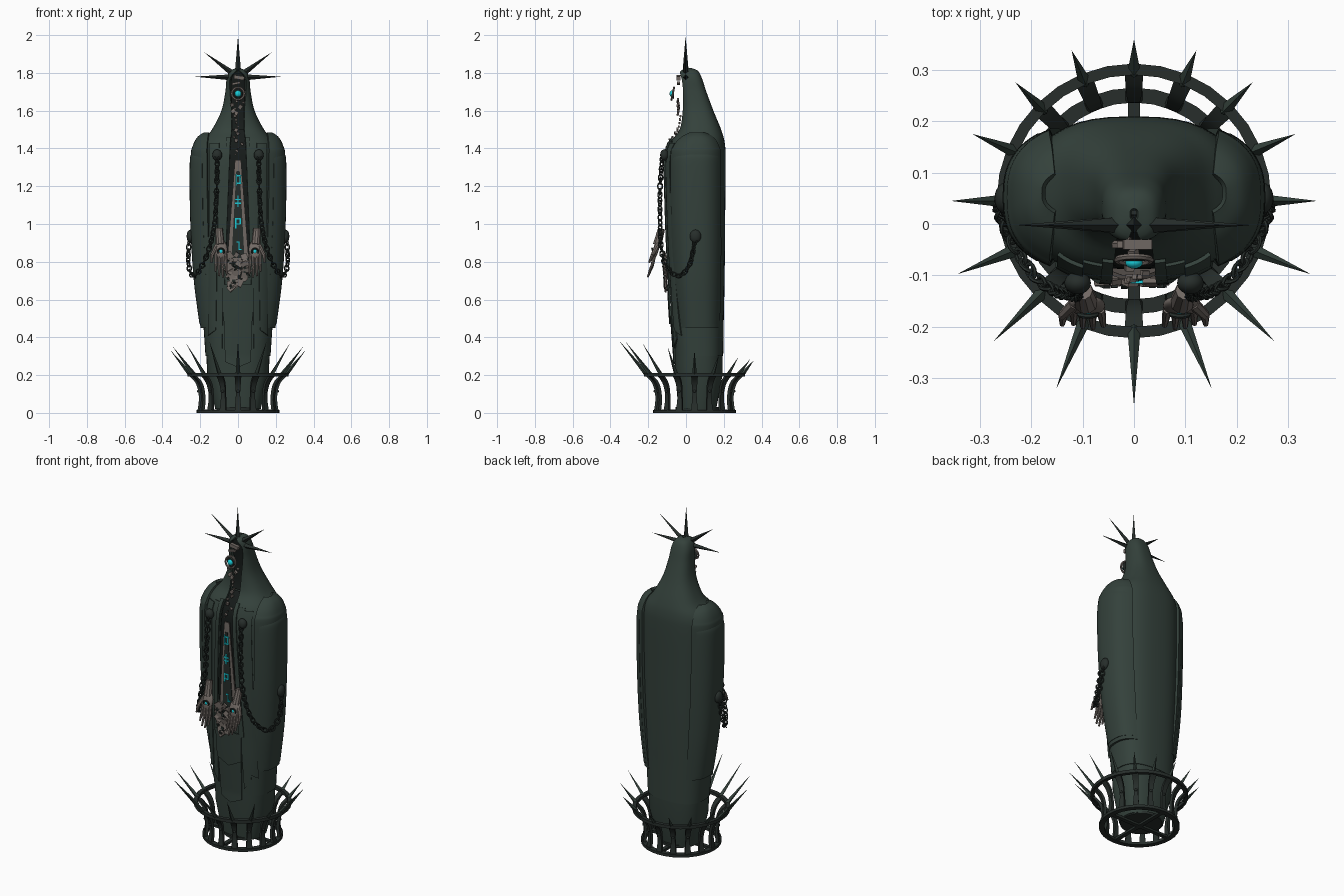
import bpy, bmesh, math, random
from math import sin, cos, pi, radians
from mathutils import Vector, Matrix

if "Cube" in bpy.data.objects:
    bpy.data.objects.remove(bpy.data.objects["Cube"])
random.seed(4)


def material(name, r, g, b):
    m = bpy.data.materials.new(name)
    m.use_nodes = True
    m.diffuse_color = (r, g, b, 1)
    m.node_tree.nodes["Principled BSDF"].inputs["Base Color"].default_value = (r, g, b, 1)
    return m


CLOTH = material("dark green stone", .034, .053, .044)
IRON = material("dark iron", .02, .027, .024)
BLACK = material("hollow black", .008, .011, .01)
BONE = material("grey bone", .17, .145, .13)
GLOW = material("cyan glow", .01, .6, .68)


def finish(name, bm, mat, mirror=False, thick=0, angle=35):
    me = bpy.data.meshes.new(name)
    bm.to_mesh(me)
    bm.free()
    me.materials.append(mat)
    ob = bpy.data.objects.new(name, me)
    bpy.context.collection.objects.link(ob)
    if mirror:
        ob.modifiers.new("mirror", 'MIRROR')
    if thick:
        s = ob.modifiers.new("thickness", 'SOLIDIFY')
        s.thickness, s.offset = thick, -1
    bpy.ops.object.select_all(action='DESELECT')
    ob.select_set(True)
    bpy.context.view_layer.objects.active = ob
    if ob.modifiers:
        bpy.ops.object.convert(target='MESH')
    bpy.ops.object.shade_smooth_by_angle(angle=radians(angle))
    return ob


def grid(bm, pts, close_u=False, close_v=False):
    vs = [[bm.verts.new(p) for p in row] for row in pts]
    n, m = len(vs), len(vs[0])
    for r in range(n if close_v else n - 1):
        for c in range(m if close_u else m - 1):
            a, b = vs[r], vs[(r + 1) % n]
            d = (c + 1) % m
            bm.faces.new((a[c], a[d], b[d], b[c]))


def cone(bm, p, q, r0, r1, sides=8):
    p, q = Vector(p), Vector(q)
    rot = (q - p).to_track_quat('Z', 'Y').to_matrix().to_4x4()
    bmesh.ops.create_cone(bm, cap_ends=True, segments=sides, radius1=r0, radius2=r1,
                          depth=(q - p).length, matrix=Matrix.Translation((p + q) / 2) @ rot)


def ball(bm, p, size, tilt=0, sub=3):
    m = Matrix.Translation(p) @ Matrix.Rotation(tilt, 4, 'X') @ Matrix.Diagonal((*size, 1))
    bmesh.ops.create_icosphere(bm, subdivisions=sub, radius=1, matrix=m)


def box(bm, p, size, rot=None):
    m = Matrix.Translation(p) @ (rot or Matrix()) @ Matrix.Diagonal((*size, 1))
    bmesh.ops.create_cube(bm, size=1, matrix=m)


def smooth(rows, k=5):
    # Catmull-Rom through rows of numbers
    out = []
    for i in range(len(rows) - 1):
        a, b, c, d = (rows[min(max(i + j, 0), len(rows) - 1)] for j in (-1, 0, 1, 2))
        for s in range(k):
            t = s / k
            out.append([.5 * (2 * q + (r - p) * t + (2 * p - 5 * q + 4 * r - u) * t * t
                              + (3 * q - p - 3 * r + u) * t ** 3) for p, q, r, u in zip(a, b, c, d)])
    return out + [list(rows[-1])]


N = 2.6  # roundness of the cross-sections


def shell(name, rows, mat, thick, both_ends=False, cols=20):
    # each row: height, half width, front y, back y, x where the edge begins
    pts = []
    for z, w, f, b, g in rows:
        t0 = math.asin(min(1, max(0, g) / w) ** (N / 2))
        t1 = pi - t0 if both_ends else pi
        line = []
        for i in range(cols + 1):
            t = t0 + (t1 - t0) * i / cols
            s, c = max(0, sin(t)) ** (2 / N), math.copysign(abs(cos(t)) ** (2 / N), cos(t))
            line.append((w * s if s > 1e-5 else 0, (f + b) / 2 - (b - f) / 2 * c, z))
        pts.append(line)
    bm = bmesh.new()
    grid(bm, pts)
    return finish(name, bm, mat, True, thick)


# Hooded mantle, open down the front
MANTLE = smooth([
    (.3, .172, -.06, .197, 0), (.5, .185, -.075, .2, 0), (.64, .19, -.083, .203, 0),
    (.85, .2, -.094, .206, .068), (1.1, .206, -.102, .208, .058), (1.34, .208, -.105, .21, .045),
    (1.43, .192, -.085, .205, .04), (1.5, .138, -.035, .186, .034), (1.6, .088, -.02, .145, .034),
    (1.7, .067, -.025, .108, .043), (1.77, .06, -.034, .085, .042), (1.81, .042, -.03, .064, .012),
    (1.825, .008, .008, .03, 0)])
shell("hooded_mantle", MANTLE, CLOTH, .01)
SKIRT = [(.02, .12, -.04, .16, 0), (.2, .163, -.057, .193, 0), (.42, .172, -.066, .195, 0)]
shell("under_skirt", SKIRT, CLOTH, .01)
bm = bmesh.new()
cone(bm, (0, .06, .015), (0, .06, .03), .115, .115, 32)
finish("skirt_base", bm, IRON)

# Layered sleeve panels with arched shoulders
SLEEVE = [(.45, .198, -.055, .195, .125), (.7, .23, -.08, .204, .145), (1, .247, -.1, .208, .16),
          (1.34, .25, -.105, .208, .165), (1.41, .241, -.092, .2, .165),
          (1.46, .215, -.05, .17, .16), (1.485, .18, 0, .12, .155)]
shell("sleeve_panel", smooth(SLEEVE), CLOTH, .014, True)
shell("sleeve_overlay", smooth([(z - .035 if z > 1.2 else z + .02, w + .006, f, b, g + .025)
                                for z, w, f, b, g in SLEEVE]), CLOTH, .01, True)


def front_y(x, z):
    rows = MANTLE
    i = max(0, min(len(rows) - 2, sum(r[0] <= z for r in rows) - 1))
    a, b = rows[i], rows[i + 1]
    t = min(1, max(0, (z - a[0]) / (b[0] - a[0])))
    w, f, k = (a[j] + (b[j] - a[j]) * t for j in (1, 2, 3))
    return (f + k) / 2 - (k - f) / 2 * (1 - min(.99, abs(x) / w) ** N) ** (1 / N)


def plate(name, z0, z1, xa, xb, off, mat, slope=0, thick=.008, mirror=True):
    # strip lying on the mantle front; xa and xb are (bottom, top) edges
    pts = []
    for r in range(25):
        t, line = r / 24, []
        for c in range(7):
            u = c / 6
            x0, x1 = xa[0] + (xa[1] - xa[0]) * t, xb[0] + (xb[1] - xb[0]) * t
            x = x0 + (x1 - x0) * u
            z = z0 + (z1 - z0) * t + slope * u * (1 - t)
            line.append((x, front_y(x, z) - off, z))
        pts.append(line)
    bm = bmesh.new()
    grid(bm, pts)
    return finish(name, bm, mat, mirror, thick)


# Front drapery
plate("collar_fold", .66, 1.46, (.072, .04), (.1, .062), .014, CLOTH)
plate("middle_drape", .34, 1.44, (.085, .062), (.125, .1), .007, CLOTH, .05)
plate("outer_drape", .44, 1.43, (.118, .1), (.16, .15), .012, CLOTH, -.03)
plate("apron", .47, .68, (0, 0), (.08, .085), .016, CLOTH, .04)
plate("lower_panel", .24, .56, (0, 0), (.068, .078), .009, CLOTH, .03)

# Dark hollow and breastbone strip
plate("hollow_lining", .62, 1.5, (0, 0), (.08, .05), -.018, BLACK)
plate("hood_lining", 1.5, 1.8, (0, 0), (.036, .036), -.03, BLACK)
plate("breastbone", .8, 1.34, (0, 0), (.058, .016), .002, BONE)
plate("breastbone_inlay", .82, 1.28, (0, 0), (.034, .009), .006, IRON, thick=.006)

# Glowing glyphs: strokes as dx, dz, width, height
bm = bmesh.new()
GLYPHS = {1.235: [(-.01, 0, .006, .06), (.006, .02, .024, .007), (.006, -.02, .024, .007), (.012, 0, .006, .03)],
          1.12: [(0, 0, .006, .06), (0, .01, .034, .007), (0, -.01, .034, .007)],
          1.01: [(-.012, -.005, .006, .055), (.012, .005, .006, .03), (0, .018, .024, .007), (0, -.01, .024, .007)],
          .885: [(.006, 0, .006, .045), (0, .02, .014, .007), (.012, -.02, .014, .007)]}
for z, strokes in GLYPHS.items():
    for dx, dz, w, h in strokes:
        box(bm, (dx, front_y(0, z) - .008, z + dz), (w, .006, h))
finish("glyphs", bm, GLOW)


def shards(name, count, z0, z1, half, off, size, mat):
    bm = bmesh.new()
    for i in range(count):
        z = z0 + (z1 - z0) * (i + .5) / count
        x = random.uniform(-1, 1) * half(z)
        rot = Matrix.Rotation(random.uniform(-.8, .8), 4, 'Y') @ Matrix.Rotation(random.uniform(-.4, .4), 4, 'X')
        s = size * random.uniform(.6, 1.3)
        box(bm, (x, front_y(x, z) - off, z), (s, .01, s * random.uniform(.5, 1.2)), rot)
    finish(name, bm, mat)


# Broken mask, ragged bones at the waist
shards("throat_fragments", 12, 1.36, 1.58, lambda z: .025, .008, .014, BONE)
shards("mask_fragments", 7, 1.58, 1.66, lambda z: .032, .022, .018, BONE)
shards("waist_fragments", 26, .66, .84, lambda z: .035 + .15 * (z - .66), .022, .036, BONE)
shards("waist_dark_fragments", 14, .66, .82, lambda z: .06, .029, .015, IRON)
bm = bmesh.new()
box(bm, (.006, -.04, 1.775), (.055, .02, .02), Matrix.Rotation(.15, 4, 'Y'))
box(bm, (-.01, -.04, 1.745), (.045, .014, .012), Matrix.Rotation(-.2, 4, 'Y'))
finish("brow_fragments", bm, BONE)


def torus(bm, m, big, small, stretch=1, n=12, k=6):
    grid(bm, [[m @ Vector((cos(a) * (big + small * cos(b)) * stretch, sin(a) * (big + small * cos(b)),
                           small * sin(b)))
               for a in (2 * pi * i / n for i in range(n))]
              for b in (2 * pi * j / k for j in range(k))], True, True)


# Floating eye
eye_frame = Matrix.Translation((0, -.07, 1.69)) @ Matrix.Rotation(pi / 2 - .2, 4, 'X')
bm = bmesh.new()
torus(bm, eye_frame, .033, .006, n=24)
finish("eye_ring", bm, BONE)
bm = bmesh.new()
cone(bm, (0, -.064, 1.69), (0, -.072, 1.69), .029, .022, 20)
finish("eye_socket", bm, IRON)
bm = bmesh.new()
ball(bm, (0, -.075, 1.69), (.017, .012, .017))
finish("eye", bm, GLOW)

# Crown spikes
bm = bmesh.new()
for x, z in ((0, 1.995), (.18, 1.91), (-.18, 1.91), (.23, 1.78), (-.23, 1.78)):
    d = Vector((x, 0, z - 1.77)).normalized()
    cone(bm, Vector((0, -.002, 1.775)) + d * .035, (x, -.002, z), .016, 0, 4)
finish("crown_spikes", bm, IRON)

# Open hands, palms forward
bm, gem_ring, gem = bmesh.new(), bmesh.new(), bmesh.new()


def on_hand(x, z, out=0):
    return Vector((x, -.128 - (.98 - z) * .27 - out, z))


ball(bm, on_hand(.092, .865), (.036, .015, .052), -.26)
cone(bm, on_hand(.1, .975), on_hand(.094, .89), .019, .024, 10)
for x, tip, end in ((.066, .06, .735), (.083, .08, .718), (.1, .1, .725), (.116, .118, .748)):
    mid = (.835 + end) / 2
    cone(bm, on_hand(x, .84), on_hand((x + tip) / 2, mid, -.003), .0095, .0085)
    cone(bm, on_hand((x + tip) / 2, mid, -.003), on_hand(tip, end, .004), .0085, .005)
cone(bm, on_hand(.115, .88), on_hand(.138, .835, .01), .013, .01)
cone(bm, on_hand(.138, .835, .01), on_hand(.14, .795, .018), .01, .005)
finish("hands", bm, BONE, True)
torus(gem_ring, Matrix.Translation(on_hand(.09, .855, .014)) @ Matrix.Rotation(pi / 2 + .26, 4, 'X'), .017, .005)
finish("palm_rings", gem_ring, IRON, True)
ball(gem, on_hand(.09, .855, .012), (.009, .006, .012))
finish("palm_gems", gem, GLOW, True)

# Chains from chest studs round to the hips
path = [Vector(p) for p in smooth([
    (.11, -.125, 1.36), (.113, -.137, 1.2), (.122, -.137, 1.02), (.15, -.132, .88), (.19, -.105, .78),
    (.235, -.04, .725), (.262, .02, .79), (.258, .05, .93)], 12)]
bm, gone, count = bmesh.new(), 0, 0
for p, q in zip(path, path[1:]):
    gone += (q - p).length
    if gone > .024 * count:
        d = (q - p).to_track_quat('X', 'Z').to_matrix().to_4x4()
        spin = Matrix.Rotation(pi / 4 + pi / 2 * (count % 2), 4, 'X')
        torus(bm, Matrix.Translation(p) @ d @ spin, .0125, .004, 1.35)
        count += 1
finish("chains", bm, IRON, True)
bm = bmesh.new()
ball(bm, (.11, -.115, 1.365), (.026, .022, .03))
ball(bm, (.252, .05, .935), (.02, .03, .035))
finish("chain_studs", bm, IRON, True)

# Basket pedestal: rims, curved posts, crossbars and spikes
CY = .045


def rim(name, r0, r1, z0, z1):
    bm = bmesh.new()
    grid(bm, [[(r * cos(a), CY + r * sin(a), z) for a in (2 * pi * i / 32 for i in range(32))]
              for r, z in ((r1, z0), (r1, z1), (r0, z1), (r0, z0))], True, True)
    finish(name, bm, IRON)


rim("top_rim", .246, .268, .193, .212)
rim("bottom_rim", .192, .221, 0, .016)
bm, bolts, spikes = bmesh.new(), bmesh.new(), bmesh.new()
CURVE = smooth([(.207, .01), (.199, .07), (.206, .13), (.225, .17), (.256, .2)], 3)
for i in range(16):
    turn = Matrix.Translation((0, CY, 0)) @ Matrix.Rotation(2 * pi * i / 16, 4, 'Z')
    grid(bm, [[turn @ Vector((s * w, -r - e, z)) for s, e in ((-1, .008), (1, .008), (1, -.008), (-1, -.008))]
              for r, z in CURVE for w in (.011 + abs(z - .1) * .07,)], True)
    ball(bolts, turn @ Vector((0, -.209, .115)), (.008, .008, .008), sub=2)
    front = (1 + cos(2 * pi * i / 16)) / 2
    out = .065 + .085 * front
    cone(spikes, turn @ Vector((0, -.25, .2)), turn @ Vector((0, -.25 - out, .2 + out * 1.22)), .013, 0, 4)
finish("basket_posts", bm, IRON)
finish("post_bolts", bolts, IRON)
finish("basket_spikes", spikes, CLOTH)
bm = bmesh.new()
box(bm, (0, CY, .01), (.024, .42, .014))
box(bm, (0, CY, .01), (.42, .024, .014))
finish("crossbars", bm, IRON)
